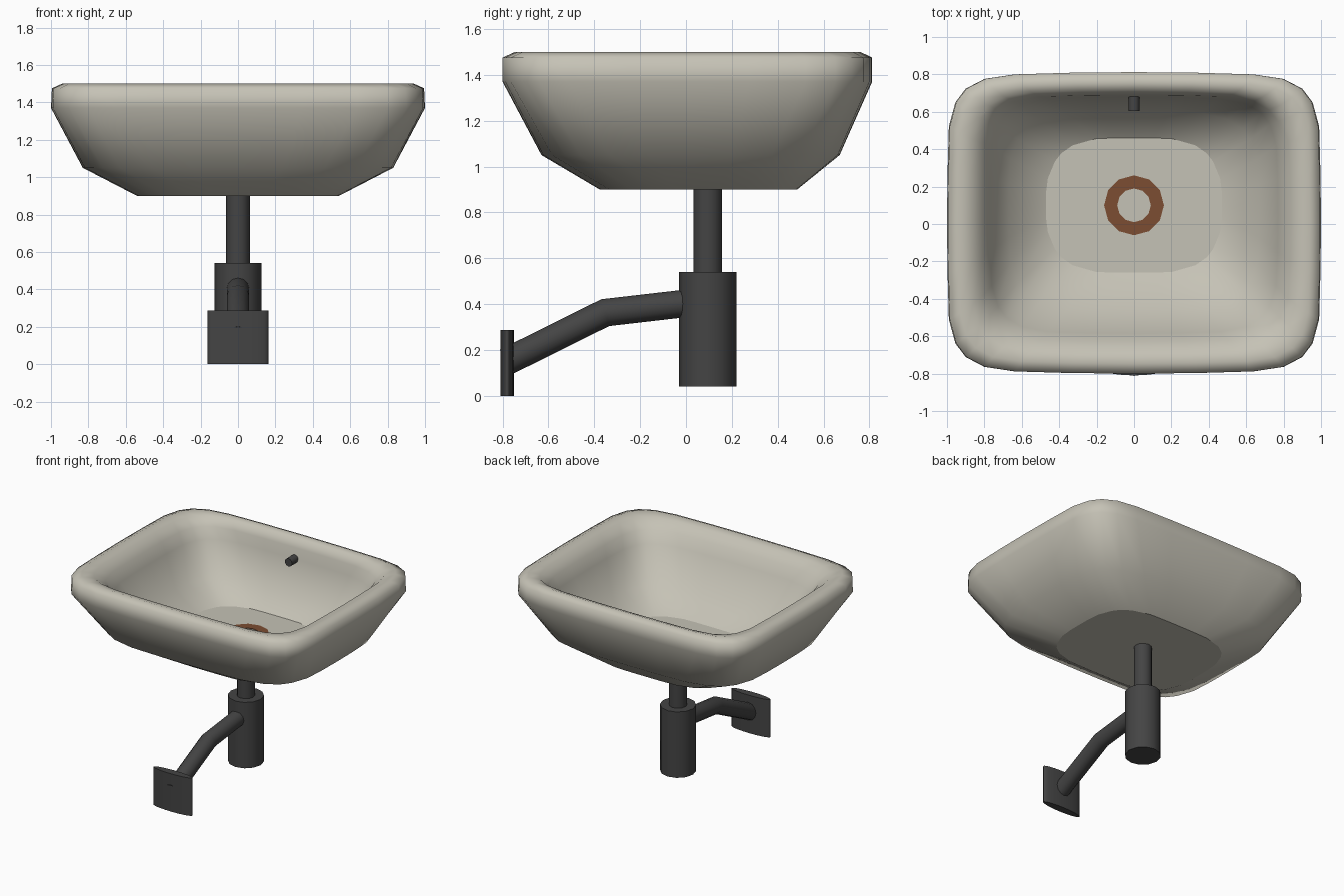
import bpy, bmesh, math

if "Cube" in bpy.data.objects:
    bpy.data.objects.remove(bpy.data.objects["Cube"])


def material(name, rgb):
    m = bpy.data.materials.new(name)
    m.diffuse_color = (*rgb, 1)
    m.use_nodes = True
    m.node_tree.nodes["Principled BSDF"].inputs["Base Color"].default_value = m.diffuse_color
    return m


CERAMIC = material("warm ceramic", (0.56, 0.54, 0.465))
DARK = material("dark metal", (0.058, 0.058, 0.058))
COPPER = material("copper brown", (0.20, 0.075, 0.032))


def loft(name, rings, mat, sharp_caps=True, closed=False):
    """Skin equal-sized rings; cap both ends, or join last ring to first."""
    bm = bmesh.new()
    vs = [[bm.verts.new(p) for p in r] for r in rings]
    n = len(rings[0])
    pairs = list(zip(vs, vs[1:]))
    if closed:
        pairs.append((vs[-1], vs[0]))
    for a, b in pairs:
        for i in range(n):
            j = (i + 1) % n
            bm.faces.new((a[i], a[j], b[j], b[i])).smooth = True
    if not closed:
        for r in (vs[0], vs[-1]):
            f = bm.faces.new(r)
            f.smooth = False
            for e in f.edges:
                e.smooth = not sharp_caps
    else:
        for f in bm.faces:
            f.smooth = False
    bmesh.ops.recalc_face_normals(bm, faces=bm.faces)
    me = bpy.data.meshes.new(name)
    bm.to_mesh(me)
    bm.free()
    me.materials.append(mat)
    ob = bpy.data.objects.new(name, me)
    bpy.context.collection.objects.link(ob)
    return ob


def circle(r, y, z, ry=None, n=12):
    ry = r if ry is None else ry
    return [(r * math.cos(2 * math.pi * i / n), y + ry * math.sin(2 * math.pi * i / n), z)
            for i in range(n)]


# Rounded-rectangle quarter outlines: squarer (rim) and rounder (floor)
SQUARE = [(0, 1), (.34, .996), (.64, .985), (.80, .955), (.90, .89), (.955, .80), (.99, .64), (.997, .33)]
ROUND = [(0, 1), (.22, 1), (.43, .99), (.70, .89), (.83, .77), (.90, .65), (.98, .40), (1, .2)]


def rounded(hx, y0, y1, z, t):
    q = [(a + (c - a) * t, b + (d - b) * t) for (a, b), (c, d) in zip(SQUARE, ROUND)]
    right_down = [(x, -y) for x, y in reversed(q[1:])]
    half = q + [(1, 0)] + right_down + [(0, -1)]
    full = half + [(-x, y) for x, y in reversed(half[1:-1])]
    cy, hy = (y0 + y1) / 2, (y1 - y0) / 2
    return [(x * hx, cy + y * hy, z) for x, y in full]


# Basin: outside from the base up, over the rim, down to the inner floor
loft("basin", [rounded(*p) for p in (
    (.54, -.376, .485, .90, .8),
    (.83, -.63, .67, 1.05, .4),
    (1.0, -.80, .812, 1.37, 0),
    (.995, -.80, .812, 1.475, 0),
    (.94, -.745, .76, 1.50, 0),
    (.87, -.69, .715, 1.485, .05),
    (.81, -.63, .69, 1.43, .1),
    (.77, -.585, .678, 1.35, .2),
    (.67, -.46, .60, 1.11, .5),
    (.47, -.26, .46, 1.00, 1),
)], CERAMIC)

# Drain ring: thin flat plate on the floor
loft("drain_ring", [circle(.16, .1, 1.0), circle(.16, .1, 1.004),
                    circle(.09, .1, 1.004), circle(.09, .1, 1.0)], COPPER, closed=True)

# Tailpiece and bottle trap
loft("tailpiece", [circle(.063, .095, .50), circle(.063, .095, .905)], DARK)
loft("bottle_trap", [circle(.125, .095, .04), circle(.125, .095, .54)], DARK)

# Wall plate: flattened cylinder
loft("wall_plate", [circle(.162, -.78, 0, .029, 24), circle(.162, -.78, .287, .029, 24)], DARK)


def tube(name, path, r, n=12):
    """Mitred tube along a path of (y, z) points at x = 0."""
    dirs = []
    for (a, b), (c, d) in zip(path, path[1:]):
        l = math.hypot(c - a, d - b)
        dirs.append(((c - a) / l, (d - b) / l))
    rings = []
    for i, (y, z) in enumerate(path):
        p, q = dirs[max(i - 1, 0)], dirs[min(i, len(dirs) - 1)]
        ty, tz = p[0] + q[0], p[1] + q[1]
        l = math.hypot(ty, tz)
        ty, tz = ty / l, tz / l
        k = r / (ty * p[0] + tz * p[1])
        rings.append([(r * math.cos(2 * math.pi * j / n),
                       y - tz * k * math.sin(2 * math.pi * j / n),
                       z + ty * k * math.sin(2 * math.pi * j / n)) for j in range(n)])
    return loft(name, rings, DARK)


# Waste arm from the trap to the wall plate, and overflow outlet in the back wall
tube("waste_arm", [(.03, .407), (-.352, .363), (-.785, .148)], .06)
tube("overflow_outlet", [(.69, 1.35), (.605, 1.35)], .03)
